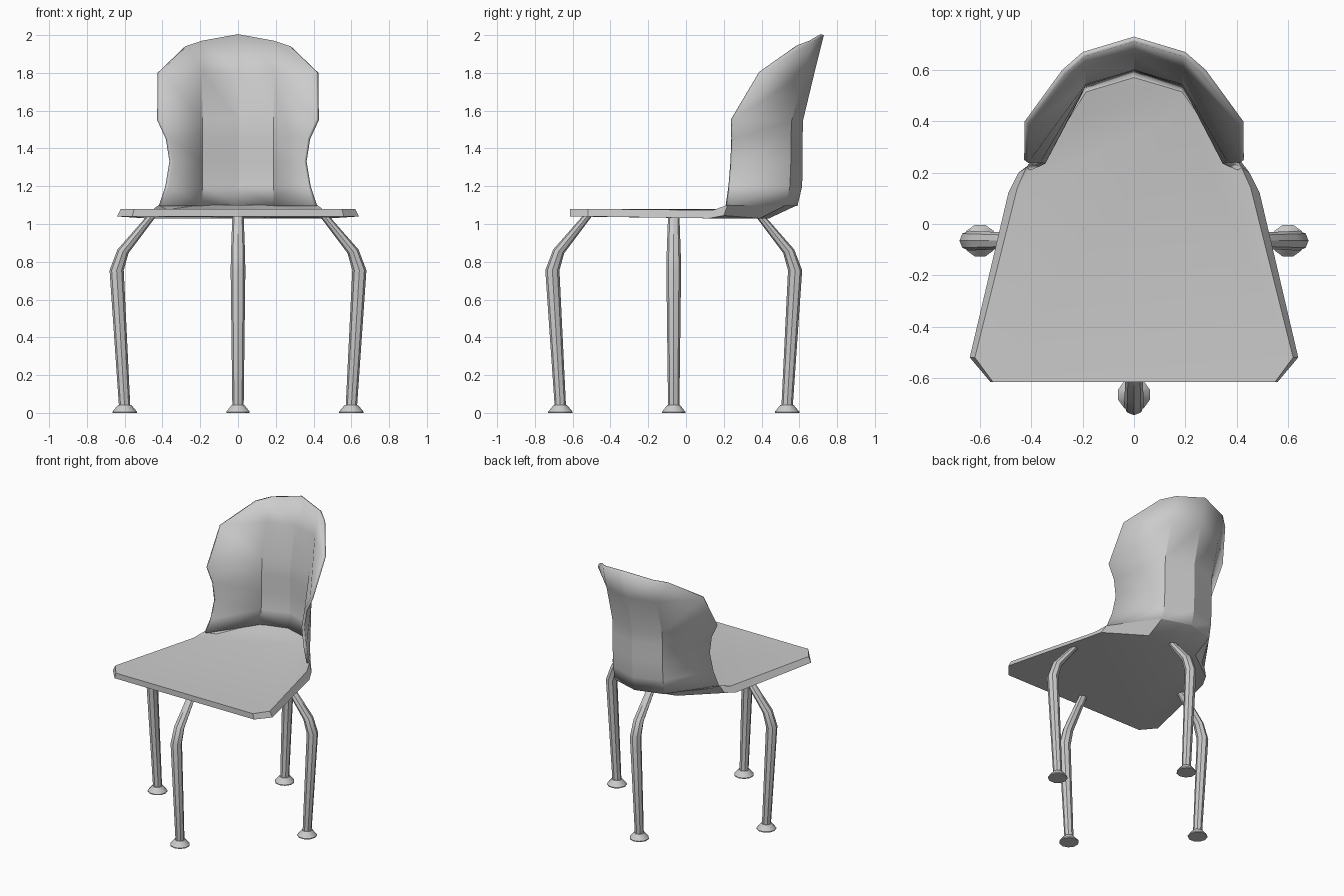
import bpy, bmesh, math

cube = bpy.data.objects.get("Cube")
if cube:
    bpy.data.objects.remove(cube, do_unlink=True)

grey = bpy.data.materials.new("light_grey")
grey.use_nodes = True
COLOUR = (0.6, 0.6, 0.6, 1)
grey.diffuse_color = COLOUR
grey.node_tree.nodes["Principled BSDF"].inputs["Base Color"].default_value = COLOUR


def make(name, verts, faces, closed=True):
    """Build an object from points and faces, with smooth shading below 30 degrees."""
    mesh = bpy.data.meshes.new(name)
    mesh.from_pydata(verts, [], faces)
    if closed:
        bm = bmesh.new()
        bm.from_mesh(mesh)
        bmesh.ops.recalc_face_normals(bm, faces=bm.faces)
        bm.to_mesh(mesh)
        bm.free()
    mesh.materials.append(grey)
    obj = bpy.data.objects.new(name, mesh)
    bpy.context.collection.objects.link(obj)
    bpy.ops.object.select_all(action="DESELECT")
    obj.select_set(True)
    bpy.context.view_layer.objects.active = obj
    bpy.ops.object.shade_smooth_by_angle(angle=math.radians(30))
    return obj


def full_loop(half):
    """Mirror a right-hand outline, whose last point is on the centre line."""
    return half + [(-x, y, z) for x, y, z in reversed(half[:-1])]


def loft(name, rings):
    n = len(rings[0])
    verts = [p for ring in rings for p in ring]
    faces = [(i * n + j, i * n + (j + 1) % n, (i + 1) * n + (j + 1) % n, (i + 1) * n + j)
             for i in range(len(rings) - 1) for j in range(n)]
    faces += [tuple(range(n)), tuple(range(len(verts) - n, len(verts)))]
    return make(name, verts, faces)


# Seat: bottom and rim outlines, with a raised fillet along the rear
bottom = full_loop([(.56, -.615, 1.04), (.64, -.52, 1.04), (.49, .12, 1.03),
                    (.45, .2, 1.045), (.2, .39, 1.03), (0, .44, 1.03)])
rim = full_loop([(.55, -.615, 1.08), (.62, -.52, 1.08), (.455, .14, 1.073),
                 (.42, .22, 1.1), (.2, .53, 1.1), (0, .59, 1.1)])
n = len(rim)
verts = bottom + rim + [(.2, .43, 1.08), (-.2, .43, 1.08)]
fr, fl = 2 * n, 2 * n + 1
faces = [(j, (j + 1) % n, n + (j + 1) % n, n + j) for j in range(n)]
faces.append(tuple(range(n)))
faces.append((n, n + 1, n + 2, fr, fl, n + 8, n + 9, n + 10))
faces += [(n + 2, n + 3, n + 4, fr), (n + 8, fl, n + 6, n + 7),
          (fr, n + 4, n + 5, n + 6, fl)]
make("seat", verts, faces)

# Backrest: rows of centre, shoulder and edge points, mirrored and thickened
rows = [
    [(.42, .22, 1.095), (.2, .53, 1.095), (0, .59, 1.095)],
    [(.385, .235, 1.2), (.2, .55, 1.2), (0, .615, 1.2)],
    [(.363, .245, 1.33), (.2, .555, 1.33), (0, .617, 1.33)],
    [(.382, .25, 1.45), (.2, .555, 1.45), (0, .617, 1.45)],
    [(.428, .25, 1.55), (.2, .56, 1.55), (0, .62, 1.55)],
    [(.426, .4, 1.8), (.2, .625, 1.8), (0, .68, 1.8)],
    [(.28, .6, 1.94), (.2, .67, 1.965), (0, .73, 2.0)],
]
verts = [p for row in rows for p in full_loop(row)]
faces = [(i * 5 + j, i * 5 + j + 1, i * 5 + j + 6, i * 5 + j + 5)
         for i in range(len(rows) - 1) for j in range(4)]
backrest = make("backrest", verts, faces, closed=False)
# Rows run from +x to -x, so the faces already point to the rear
solid = backrest.modifiers.new("thickness", "SOLIDIFY")
solid.thickness = 0.02
solid.offset = -1

# Legs: tapered eight-sided tubes with a bent knee, each on a flared foot
CENTRE_Y = -0.065
# inner radius, inner height, outer radius, outer height, half width
LEG = [(.57, .03, .63, .03, .03), (.605, .755, .68, .755, .039),
       (.58, .845, .638, .865, .037), (.43, 1.045, .48, 1.045, .03)]
FOOT = [(.065, 0), (.065, .006), (.035, .042)]


def place(r, t, z, angle):
    c, s = math.cos(angle), math.sin(angle)
    return (r * c - t * s, CENTRE_Y + r * s + t * c, z)


for k, side in enumerate(("left", "rear", "right", "front")):
    a = k * math.pi / 2
    rings = []
    for r0, z0, r1, z1, w in LEG:
        ring = []
        for j in range(8):
            u = j * math.pi / 4
            f = (1 + math.cos(u)) / 2
            ring.append(place(r0 + (r1 - r0) * f, w * math.sin(u), z0 + (z1 - z0) * f, a))
        rings.append(ring)
    loft(side + "_leg", rings)
    loft(side + "_foot", [[place(.6 + r * math.cos(j * math.tau / 10),
                                 r * math.sin(j * math.tau / 10), z, a)
                           for j in range(10)] for r, z in FOOT])
